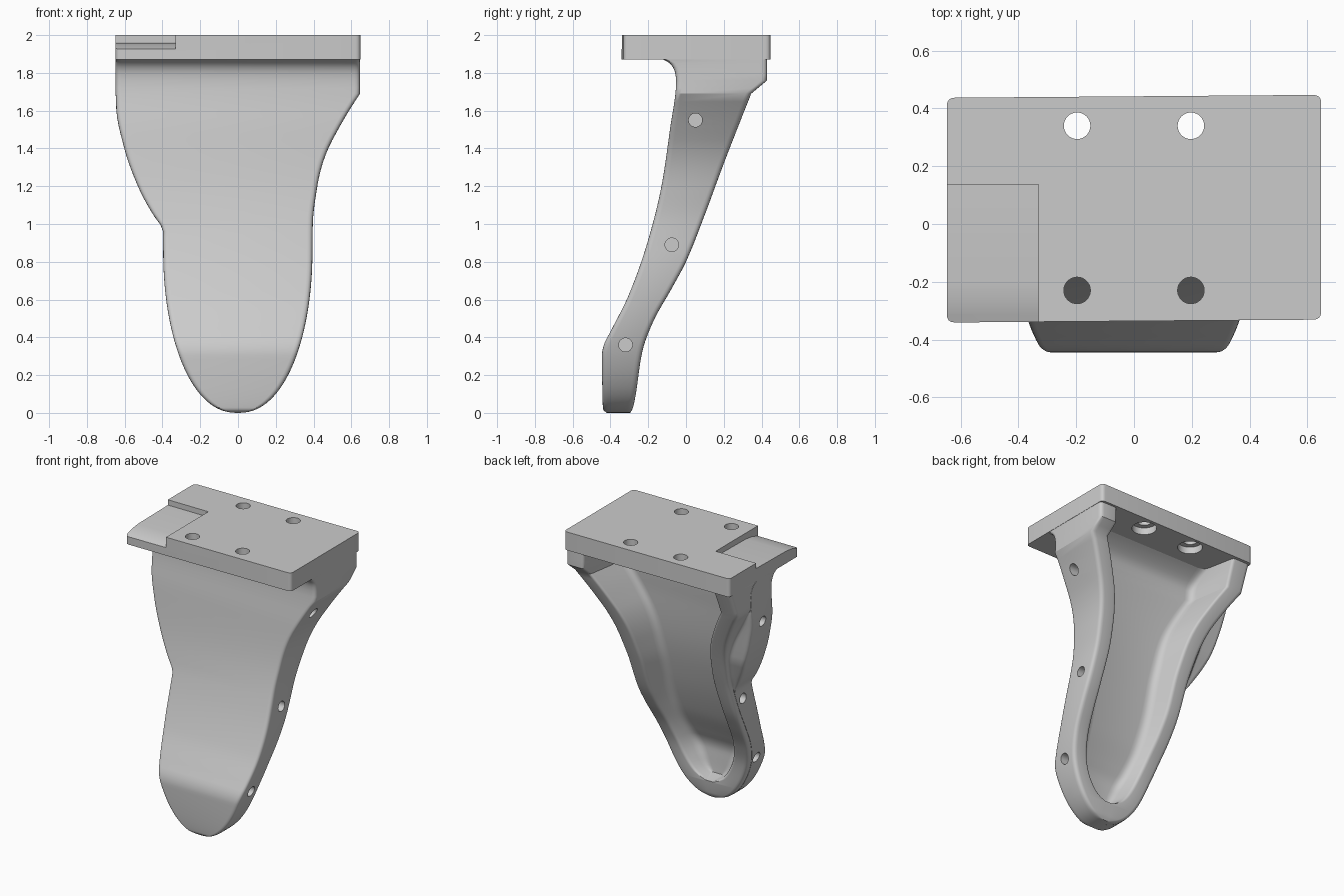
import bpy, bmesh, math
from mathutils import Matrix, Vector

if "Cube" in bpy.data.objects:
    bpy.data.objects.remove(bpy.data.objects["Cube"], do_unlink=True)

grey = bpy.data.materials.new("plain_grey")
grey.use_nodes = True
grey.diffuse_color = (0.6, 0.6, 0.6, 1)
grey.node_tree.nodes["Principled BSDF"].inputs["Base Color"].default_value = (0.6, 0.6, 0.6, 1)


def curve(*pts):
    """Smooth function of height through (z, value) points, without overshoot."""
    sec = [(b[1] - a[1]) / (b[0] - a[0]) for a, b in zip(pts, pts[1:])]
    slope = [sec[0]]
    for s, t in zip(sec, sec[1:]):
        slope.append(2 * s * t / (s + t) if s * t > 0 else 0)
    slope.append(sec[-1])

    def f(z):
        i = 0
        while i < len(pts) - 2 and z > pts[i + 1][0]:
            i += 1
        (z0, v0), (z1, v1) = pts[i], pts[i + 1]
        h = z1 - z0
        t = min(max((z - z0) / h, 0), 1)
        k = t * t * (3 - 2 * t)
        bend = t * (1 - t) * h * ((1 - t) * slope[i] - t * slope[i + 1])
        return v0 * (1 - k) + v1 * k + bend
    return f


def finish(bm, name):
    bmesh.ops.recalc_face_normals(bm, faces=bm.faces)
    me = bpy.data.meshes.new(name)
    bm.to_mesh(me)
    bm.free()
    me.materials.append(grey)
    ob = bpy.data.objects.new(name, me)
    bpy.context.collection.objects.link(ob)
    return ob


def rounded(corners, steps=5):
    """Outline through (x, y, radius) corners, each one rounded."""
    pts = []
    for i, (x, y, r) in enumerate(corners):
        p = Vector((x, y))
        before = Vector(corners[i - 1][:2]) - p
        after = Vector(corners[(i + 1) % len(corners)][:2]) - p
        a, b = p + before.normalized() * r, p + after.normalized() * r
        for k in range(steps):
            t = k / (steps - 1)
            pts.append(a * (1 - t) ** 2 + p * (2 * t * (1 - t)) + b * t ** 2)
    return pts


def loft(name, heights, ring):
    bm = bmesh.new()
    rings = [[bm.verts.new((x, y, z)) for x, y in ring(z)] for z in heights]
    n = len(rings[0])
    for a, b in zip(rings, rings[1:]):
        for i in range(n):
            j = (i + 1) % n
            bm.faces.new((a[i], a[j], b[j], b[i]))
    bm.faces.new(rings[0])
    bm.faces.new(rings[-1])
    return finish(bm, name)


def prism(name, profile, x0, x1):
    """Extrude a (y, z) profile along x."""
    bm = bmesh.new()
    ends = [[bm.verts.new((x, y, z)) for y, z in profile] for x in (x0, x1)]
    for end in ends:
        bm.faces.new(end)
    for i in range(len(profile)):
        bm.faces.new((ends[0][i - 1], ends[0][i], ends[1][i], ends[1][i - 1]))
    return finish(bm, name)


def cylinder(name, loc, r, depth, axis="Z"):
    bm = bmesh.new()
    m = Matrix.Translation(loc)
    if axis == "X":
        m = m @ Matrix.Rotation(math.pi / 2, 4, "Y")
    bmesh.ops.create_cone(bm, cap_ends=True, segments=32, radius1=r, radius2=r,
                          depth=depth, matrix=m)
    return finish(bm, name)


def cut(target, tool):
    """Subtract the tool; a solver that loses the part is passed over."""
    tool.hide_render = True
    bpy.context.view_layer.objects.active = target
    whole = target.data.copy()
    for solver in ("EXACT", "MANIFOLD"):
        mod = target.modifiers.new("cut", "BOOLEAN")
        mod.operation, mod.solver, mod.object = "DIFFERENCE", solver, tool
        bpy.ops.object.modifier_apply(modifier=mod.name)
        if len(target.data.polygons) > len(whole.polygons) / 2:
            break
        target.data = whole.copy()
    bpy.data.objects.remove(tool, do_unlink=True)


def smooth(ob):
    bpy.ops.object.select_all(action="DESELECT")
    ob.select_set(True)
    bpy.context.view_layer.objects.active = ob
    bpy.ops.object.shade_smooth_by_angle(angle=math.radians(32))


# Side profile and outline of the leg
front = curve((0, -.42), (.02, -.44), (.31, -.445), (.36, -.435), (.43, -.40), (.62, -.305),
              (.9, -.205), (1.2, -.13), (1.5, -.085), (1.76, -.052), (1.81, -.06),
              (1.85, -.085), (1.875, -.13))
back_slope = curve((0, -.295), (.03, -.28), (.33, -.23), (.48, -.175), (.66, -.075), (.8, 0),
                   (1.05, .1), (1.32, .2), (1.69, .345), (1.88, .42))
flare = curve((.85, .394), (1, .396), (1.2, .42), (1.3, .442), (1.4, .478), (1.5, .53),
              (1.6, .588), (1.69, .646))
lobe_edge = curve((.96, .39), (.98, .40), (1.05, .45), (1.2, .53), (1.4, .602), (1.62, .645),
                  (1.88, .648))


def back(z):
    """Back of the +x side, which steps out under the plate."""
    return back_slope(z) if z < 1.69 else min(.43, .345 + (z - 1.69) * 1.2)


def bulb(z, bottom, width):
    return width * max(1 - ((.85 - z) / (.85 - bottom)) ** 2, 1e-4) ** .45


def half(z):
    return bulb(z, 0, .394) if z < .85 else flare(z)


def lobe_half(z):
    return max(lobe_edge(z) if z > .96 else 0, half(z) + .002)


def hollow(z):
    """Half width at the rim, half width at the floor, and floor position."""
    if z < .13:
        w = min(.03, half(z) * .3)
        return w, w * .7, back_slope(z)
    w = bulb(z, .13, .285) if z < .85 else half(z) - .109 - .03 * (z - .85)
    floor = front(min(z, 1.76)) + .085 + 8 * max(0, z - 1.74) ** 2
    return w, w - min(.05, w * .3), floor


def leg_ring(z):
    """Channel section: solid front, open back, thin lobe on the -x side."""
    h, yf, yb, yl = half(z), front(z), back(z), back_slope(z)
    p, q, floor = hollow(z)
    depth = max(yl - floor, .0006)
    r = min(.03, h * .4, (yl - yf) * .3)
    lip = min(.02, (h - p) * .3, depth * .3)
    fillet = min(.05, q * .4, depth * .4)
    lobe = lobe_half(z)
    step = min(yf + .25, yl - .045)
    edge = min(.03, (lobe - h) * .45)
    return rounded([(h, yf, r), (h, yb, r), (p, yb, lip), (q, floor, fillet),
                    (-q, floor, fillet), (-p, yl, lip), (-h, yl, r),
                    (-h, step, edge), (-lobe, step, edge), (-lobe, yf, r)])


# Leg with its hollow back and side lobe
heights = [1.69 * (i / 64) ** 1.6 for i in range(65)]
heights = [z for z in heights if not .12 < z < .15]
heights = sorted(heights + [.125, .142, 1.72, 1.76, 1.79, 1.81, 1.83, 1.85, 1.862, 1.875])
leg = loft("leg", heights, leg_ring)

# Blind holes in both edges
for y, z in ((.05, 1.55), (-.075, .89), (-.32, .36)):
    for x in (half(z), -lobe_half(z)):
        cut(leg, cylinder("hole", (x, y, z), .036, .14, "X"))
smooth(leg)

# Mounting plate with rounded corners, very slightly skewed
plate = loft("mounting_plate", [1.87, 2], lambda z: rounded(
    [(.648, -.331, .028), (.648, .447, .028), (-.648, .437, .028), (-.648, -.341, .028)]))
ledge = [(.137, 2.1), (.137, 1.962), (-.2, 1.957), (-.27, 1.948), (-.31, 1.936),
         (-.4, 1.905), (-.4, 2.1)]
cut(plate, prism("ledge_cutter", ledge, -.8, -.33))

# Screw holes, wider on the underside
for x in (-.197, .197):
    for y in (-.23, .34):
        cut(plate, cylinder("screw_hole", (x, y, 1.93), .046, .4))
        cut(plate, cylinder("counterbore", (x, y, 1.87), .082, .1))
smooth(plate)
